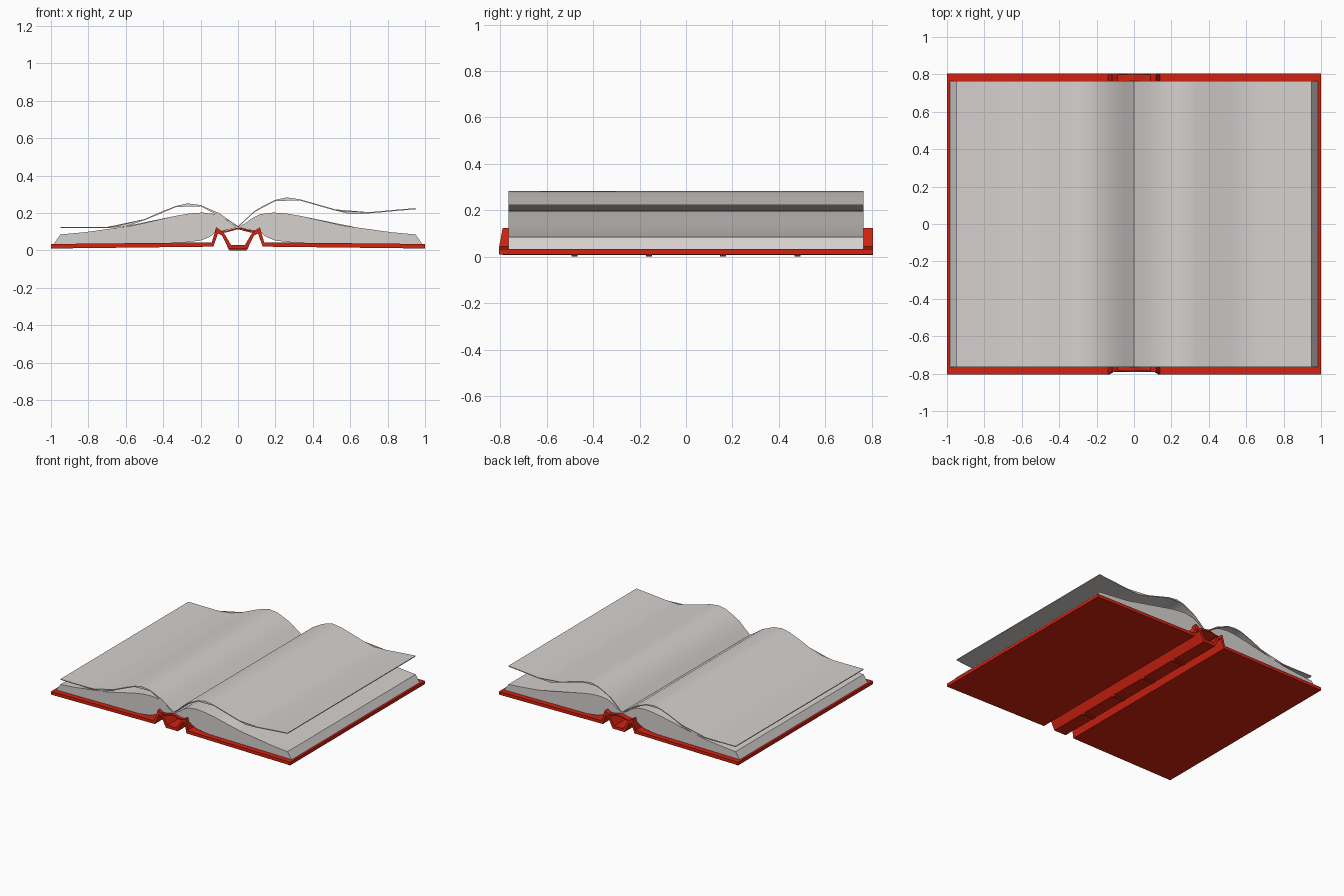
import bpy, bmesh, math

if "Cube" in bpy.data.objects:
    bpy.data.objects.remove(bpy.data.objects["Cube"])


def material(name, rgb):
    m = bpy.data.materials.new(name)
    m.diffuse_color = (*rgb, 1)
    m.use_nodes = True
    m.node_tree.nodes["Principled BSDF"].inputs["Base Color"].default_value = m.diffuse_color
    return m


RED = material("red cover", (0.65, 0.016, 0.005))
PAPER = material("grey white paper", (0.67, 0.635, 0.62))


def extrude(name, profile, y0, y1, mat, smooth=False, front=None):
    """Extrude a closed x-z profile along y; front(x) may shift the front end."""
    bm = bmesh.new()
    a = [bm.verts.new((x, front(x) if front else y0, z)) for x, z in profile]
    b = [bm.verts.new((x, y1, z)) for x, z in profile]
    n = len(profile)
    for i in range(n):
        j = (i + 1) % n
        bm.faces.new((a[i], a[j], b[j], b[i]))
    caps = [bm.faces.new(a), bm.faces.new(b[::-1])]
    bmesh.ops.triangulate(bm, faces=caps)
    bmesh.ops.recalc_face_normals(bm, faces=bm.faces)
    me = bpy.data.meshes.new(name)
    bm.to_mesh(me)
    bm.free()
    me.materials.append(mat)
    ob = bpy.data.objects.new(name, me)
    bpy.context.collection.objects.link(ob)
    if smooth:
        bpy.ops.object.select_all(action='DESELECT')
        ob.select_set(True)
        bpy.context.view_layer.objects.active = ob
        bpy.ops.object.shade_smooth_by_angle(angle=math.radians(30))
    return ob


def mirror(half):
    """Complete a left half line to the right side."""
    return half + [(-x, z) for x, z in reversed(half) if x != 0]


def strip(line, t):
    """Closed profile of a thin sheet below the line."""
    return line + [(x, z - t) for x, z in reversed(line)]


# Cover boards, raised hinges and spine as one folded sheet
top = mirror([(-1, 0.034), (-0.14, 0.043), (-0.117, 0.124), (-0.076, 0.095), (-0.038, 0.03)])
bottom = mirror([(-1, 0.01), (-0.132, 0.02), (-0.107, 0.09), (-0.086, 0.08), (-0.05, 0.008)])
extrude("cover", top + bottom[::-1], -0.805, 0.805, RED,
        front=lambda x: -0.79 if abs(x) < 0.125 else -0.805)

# Raised bands across the spine
for i in range(4):
    y = -0.48 + 0.32 * i
    band = mirror([(-0.058, 0.02), (-0.046, 0.0)])
    extrude("spine_band_%d" % (i + 1), band, y - 0.013, y + 0.013, RED)

# Lining between the hinges, under the page fold
extrude("spine_lining", strip(mirror([(-0.1, 0.104), (-0.06, 0.106), (0, 0.122)]), 0.009),
        -0.785, 0.8, RED)

# Page blocks
block = [(0, 0.125), (-0.04, 0.145), (-0.075, 0.172), (-0.12, 0.194), (-0.19, 0.202),
         (-0.26, 0.197), (-0.34, 0.183), (-0.45, 0.158), (-0.56, 0.133), (-0.7, 0.109),
         (-0.82, 0.097), (-0.95, 0.085), (-0.985, 0.034), (-0.3, 0.041), (-0.2, 0.052),
         (-0.15, 0.072), (-0.11, 0.106), (-0.06, 0.108)]
for name, s in (("left", 1), ("right", -1)):
    extrude(name + "_page_block", [(x * s, z) for x, z in block], -0.765, 0.765, PAPER, True)

# Loose curling pages
left = [(-0.95, 0.126), (-0.82, 0.125), (-0.7, 0.125), (-0.6, 0.134), (-0.5, 0.167),
        (-0.4, 0.211), (-0.33, 0.238), (-0.27, 0.251), (-0.2, 0.242), (-0.1, 0.199),
        (-0.05, 0.163), (0, 0.13)]
right = [(0, 0.13), (0.04, 0.166), (0.09, 0.212), (0.14, 0.241), (0.2, 0.27), (0.26, 0.283),
         (0.33, 0.273), (0.42, 0.248), (0.52, 0.219), (0.6, 0.2), (0.7, 0.204),
         (0.82, 0.215), (0.95, 0.226)]
extrude("left_loose_page", strip(left, 0.006), -0.765, 0.765, PAPER, True)
extrude("right_loose_page", strip(right, 0.006), -0.765, 0.765, PAPER, True)
